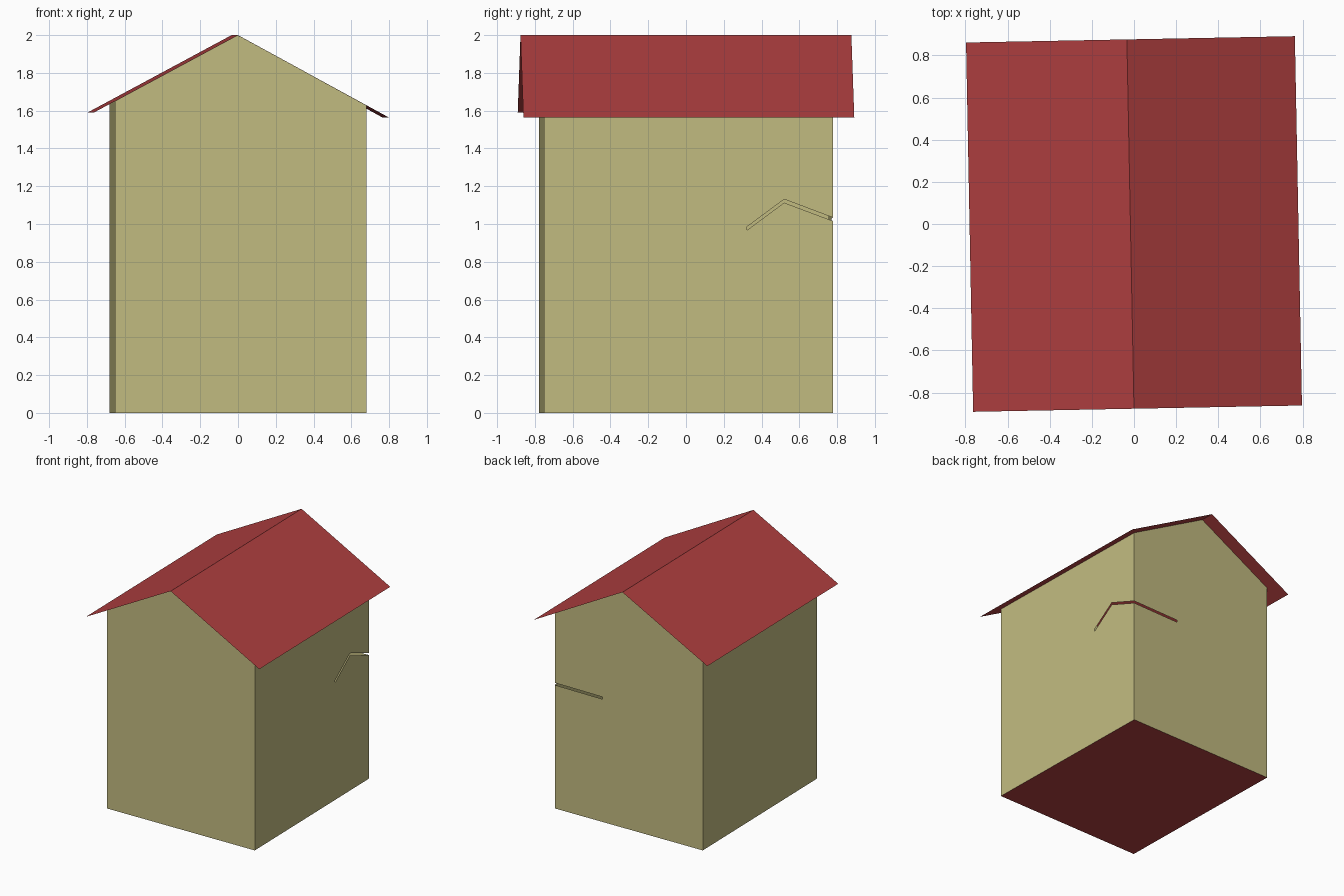
import bpy, bmesh
from math import radians
from mathutils import Vector

if "Cube" in bpy.data.objects:
    bpy.data.objects.remove(bpy.data.objects["Cube"], do_unlink=True)

HALF_W, HALF_D = 0.665, 0.765      # wall footprint
RIDGE_X, RIDGE_Z = -0.017, 2.0
EAVE_X, EAVE_Y = 0.78, 0.876       # roof overhang
LEFT_EAVE_Z, RIGHT_EAVE_Z = 1.59, 1.565
TURN = radians(1.1)                # the house stands slightly turned
SLIT = 0.009                       # half height of the wall crack


def material(name, rgb):
    mat = bpy.data.materials.new(name)
    mat.use_nodes = True
    mat.diffuse_color = (*rgb, 1)
    mat.node_tree.nodes["Principled BSDF"].inputs["Base Color"].default_value = (*rgb, 1)
    return mat


def sheet_object(name, panels, mat):
    """Thin sheets, each a point loop with the direction it faces."""
    bm = bmesh.new()
    for points, facing in panels:
        face = bm.faces.new([bm.verts.new(p) for p in points])
        face.normal_update()
        if face.normal.dot(Vector(facing)) < 0:
            face.normal_flip()
    bmesh.ops.remove_doubles(bm, verts=bm.verts, dist=0.0001)
    mesh = bpy.data.meshes.new(name)
    bm.to_mesh(mesh)
    bm.free()
    mesh.materials.append(mat)
    obj = bpy.data.objects.new(name, mesh)
    obj.rotation_euler.z = TURN
    bpy.context.collection.objects.link(obj)
    return obj


def roof_z(x):
    eave_x, eave_z = (-EAVE_X, LEFT_EAVE_Z) if x < RIDGE_X else (EAVE_X, RIGHT_EAVE_Z)
    return RIDGE_Z + (eave_z - RIDGE_Z) * (x - RIDGE_X) / (eave_x - RIDGE_X)


def slit(path):
    """Outline of a crack that starts at a wall edge: in along the bottom, out along the top."""
    return [(u, z - SLIT) for u, z in path] + [(u, z + SLIT) for u, z in reversed(path)]


khaki = material("khaki wall", (0.539, 0.497, 0.216))
red = material("red roof", (0.434, 0.050, 0.051))

# Walls: two gables and two sides, with a crack running round one back corner
side_crack = slit([(HALF_D, 1.025), (0.507, 1.122), (0.31, 0.976)])
back_crack = slit([(HALF_W, 1.025), (0.235, 1.02)])


def gable(y, crack):
    outline = [(-HALF_W, 0), (HALF_W, 0), *crack, (HALF_W, roof_z(HALF_W)),
               (RIDGE_X, RIDGE_Z), (-HALF_W, roof_z(-HALF_W))]
    return [(x, y, z) for x, z in outline], (0, y, 0)


def side(x, crack):
    top = roof_z(x)
    outline = [(-HALF_D, 0), (HALF_D, 0), *crack, (HALF_D, top), (-HALF_D, top)]
    return [(x, y, z) for y, z in outline], (x, 0, 0)


sheet_object("walls", [gable(-HALF_D, []), gable(HALF_D, back_crack),
                       side(-HALF_W, []), side(HALF_W, side_crack)], khaki)

# Floor
sheet_object("floor", [([(-HALF_W, -HALF_D, 0), (HALF_W, -HALF_D, 0),
                         (HALF_W, HALF_D, 0), (-HALF_W, HALF_D, 0)], (0, 0, -1))], red)

# Roof: two overhanging slopes
slopes = []
for eave in (-EAVE_X, EAVE_X):
    z = roof_z(eave)
    slopes.append(([(RIDGE_X, -EAVE_Y, RIDGE_Z), (RIDGE_X, EAVE_Y, RIDGE_Z),
                    (eave, EAVE_Y, z), (eave, -EAVE_Y, z)], (0, 0, 1)))
sheet_object("roof", slopes, red)
